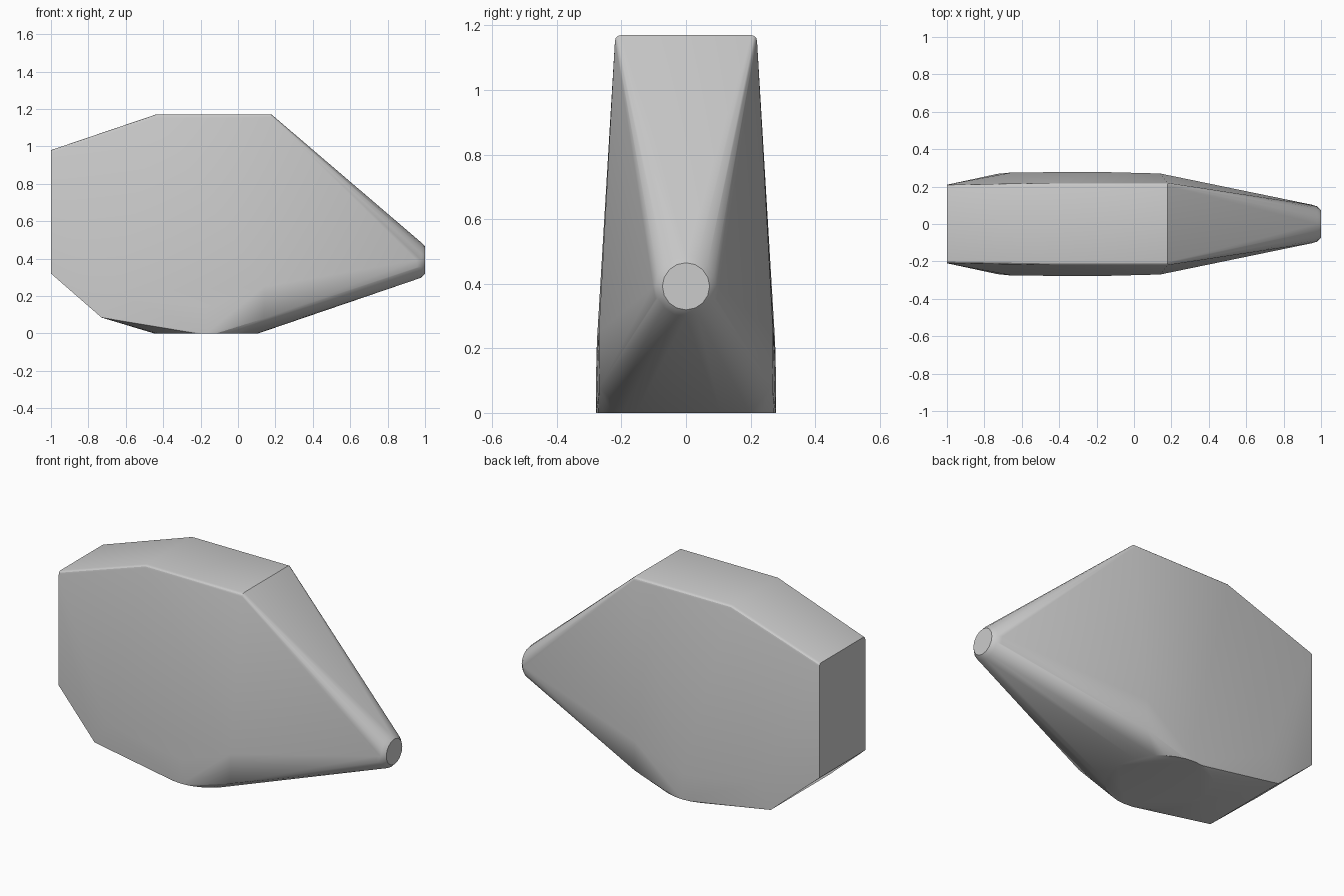
import bpy, bmesh
from math import sin, cos, pi, radians

cube = bpy.data.objects.get("Cube")
if cube:
    bpy.data.objects.remove(cube)

grey = bpy.data.materials.new("plain grey")
grey.use_nodes = True
colour = (0.6, 0.6, 0.6, 1)
grey.diffuse_color = colour
grey.node_tree.nodes["Principled BSDF"].inputs["Base Color"].default_value = colour

bm = bmesh.new()


def add_pair(x, y, z):
    """Mirrored points on both flanks."""
    for side in (-1, 1):
        bm.verts.new((x, side * y, z))


def rounded_corner(x, y, z, r=0.018):
    """Quarter-round top corner, mirrored."""
    for i in range(4):
        a = i * pi / 6
        add_pair(x, y - r + r * cos(a), z - r + r * sin(a))


# Rear end and roof
add_pair(-1, 0.21, 0.32)
rounded_corner(-1, 0.21, 0.98)
rounded_corner(-0.44, 0.22, 1.17)
rounded_corner(0.18, 0.22, 1.17)

# Lower flanks
add_pair(-0.73, 0.268, 0.085)
add_pair(-0.65, 0.276, 0.22)
add_pair(0.14, 0.27, 0.25)
add_pair(0.14, 0.268, 0.08)

# Round foot
for i in range(32):
    a = 2 * pi * i / 32
    for z in (0, 0.14):
        if z == 0 or abs(sin(a)) > 0.95:
            bm.verts.new((-0.17 + 0.278 * cos(a), 0.278 * sin(a), z))

# Blunt nose with a softened rim
for x, r in ((0.955, 0.102), (0.98, 0.094), (1, 0.073)):
    for i in range(16):
        a = 2 * pi * i / 16
        bm.verts.new((x, r * cos(a), 0.392 + r * sin(a)))

# Tight skin over all the sections
hull = bmesh.ops.convex_hull(bm, input=bm.verts[:])
loose = {v for v in hull["geom_interior"] if isinstance(v, bmesh.types.BMVert)}
loose |= {v for v in bm.verts if not v.link_faces}
bmesh.ops.delete(bm, geom=list(loose), context='VERTS')
bmesh.ops.dissolve_limit(bm, angle_limit=radians(0.5), verts=bm.verts[:], edges=bm.edges[:])
bmesh.ops.recalc_face_normals(bm, faces=bm.faces[:])

mesh = bpy.data.meshes.new("faceted_body")
bm.to_mesh(mesh)
bm.free()
mesh.materials.append(grey)
body = bpy.data.objects.new("faceted_body", mesh)
bpy.context.collection.objects.link(body)
bpy.context.view_layer.objects.active = body
body.select_set(True)
bpy.ops.object.shade_smooth_by_angle(angle=radians(28))
